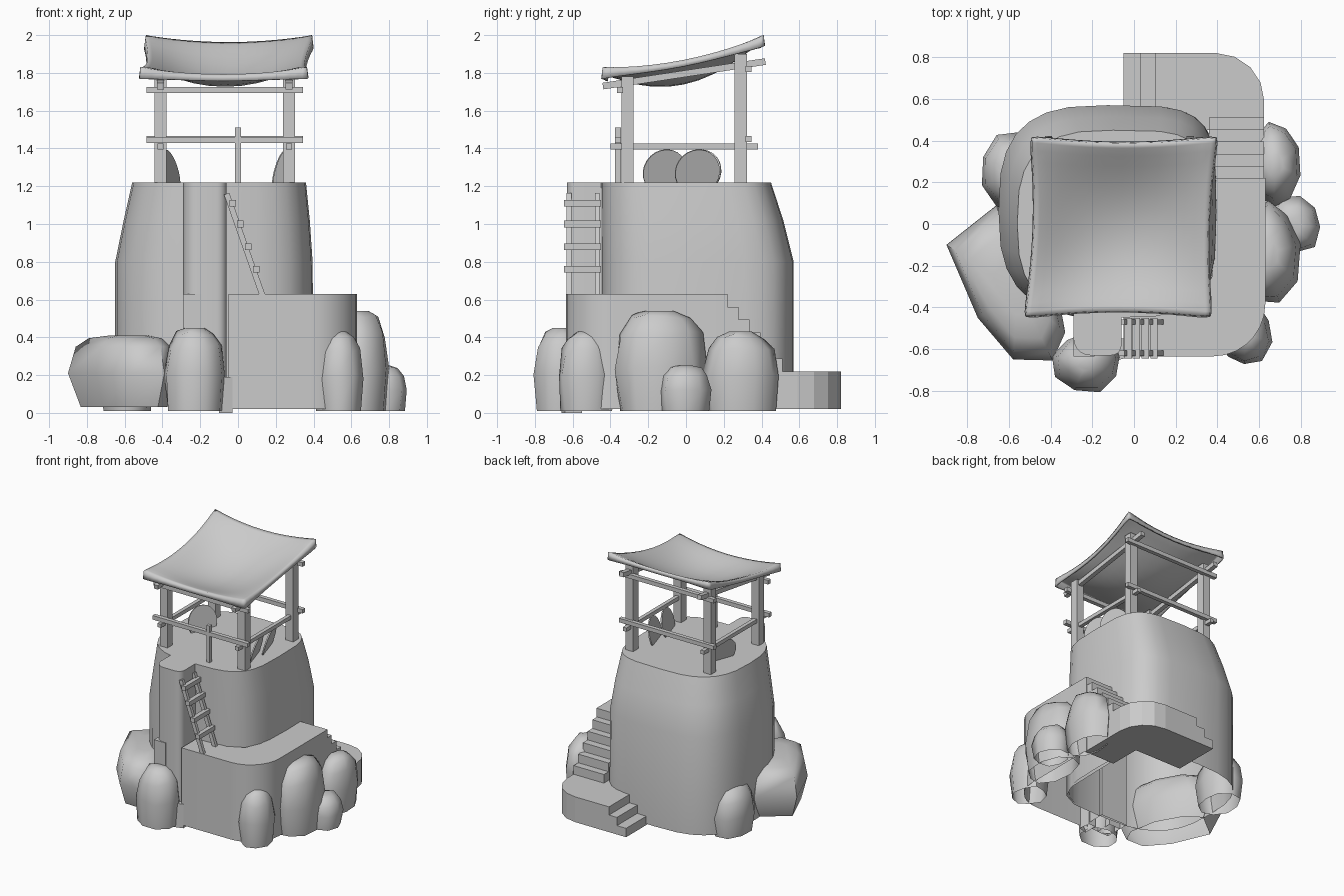
import bpy, bmesh, math, random
from mathutils import Vector, Matrix

if "Cube" in bpy.data.objects:
    bpy.data.objects.remove(bpy.data.objects["Cube"])

random.seed(4)
PI = math.pi


def finish(name, bm, smooth=None):
    bmesh.ops.recalc_face_normals(bm, faces=bm.faces)
    me = bpy.data.meshes.new(name)
    bm.to_mesh(me)
    bm.free()
    ob = bpy.data.objects.new(name, me)
    bpy.context.collection.objects.link(ob)
    if smooth:
        bpy.ops.object.select_all(action='DESELECT')
        ob.select_set(True)
        bpy.context.view_layer.objects.active = ob
        bpy.ops.object.shade_smooth_by_angle(angle=math.radians(smooth))
    return ob


def loft(name, rings, smooth=None, bottom=False):
    bm = bmesh.new()
    vs = [[bm.verts.new(p) for p in r] for r in rings]
    n = len(rings[0])
    for a, b in zip(vs, vs[1:]):
        for i in range(n):
            j = (i + 1) % n
            bm.faces.new((a[i], a[j], b[j], b[i]))
    bm.faces.new(vs[-1])
    if bottom:
        bm.faces.new(vs[0])
    return finish(name, bm, smooth)


def prism(name, outline, z0, z1, smooth=None, bottom=False):
    return loft(name, [[(x, y, z) for x, y in outline] for z in (z0, z1)], smooth, bottom)


def rounded(x0, x1, y0, y1, radii=(0, 0, 0, 0), seg=5):
    # radii order: front-left, front-right, back-right, back-left
    pts = []
    for k, (cx, cy, r) in enumerate(zip((x0, x1, x1, x0), (y0, y0, y1, y1), radii)):
        sx, sy = (1 if cx == x0 else -1), (1 if cy == y0 else -1)
        if not r:
            pts.append((cx, cy))
            continue
        for i in range(seg + 1):
            a = PI + k * PI / 2 + i / seg * PI / 2
            pts.append((cx + sx * r + r * math.cos(a), cy + sy * r + r * math.sin(a)))
    return pts


def beam(name, p, q, w, h=None):
    p, q = Vector(p), Vector(q)
    d = q - p
    bm = bmesh.new()
    bmesh.ops.create_cube(bm, size=1)
    bmesh.ops.scale(bm, vec=(w, h or w, d.length), verts=bm.verts)
    z = d.normalized()
    ref = Vector((0, 1, 0)) if abs(z.y) < 0.7 else Vector((1, 0, 0))
    x = ref.cross(z).normalized()
    m = Matrix((x, z.cross(x), z)).transposed().to_4x4()
    bmesh.ops.transform(bm, matrix=Matrix.Translation((p + q) / 2) @ m, verts=bm.verts)
    return finish(name, bm)


# Main tower: tapering rounded-square loft, fuller at back right, open underneath
def tower_ring(z, x0, x1, y0, y1, n=28):
    pts = []
    for i in range(n):
        a = 2 * PI * i / n
        c, s = math.cos(a), math.sin(a)
        e = (4.2 if s >= 0 else 3.6) if c > 0 else (2.9 if s >= 0 else 2.7)
        pts.append(((x0 + x1) / 2 + (x1 - x0) / 2 * math.copysign(abs(c) ** (2 / e), c),
                    (y0 + y1) / 2 + (y1 - y0) / 2 * math.copysign(abs(s) ** (2 / e), s), z))
    return pts


loft("tower_body", [tower_ring(0.03, -0.65, 0.40, -0.45, 0.57),
                    tower_ring(0.80, -0.65, 0.395, -0.45, 0.57),
                    tower_ring(1.02, -0.605, 0.38, -0.45, 0.515),
                    tower_ring(1.22, -0.56, 0.36, -0.45, 0.45)], 40)

# Front buttress and low block beside it
prism("front_buttress", rounded(-0.29, -0.06, -0.63, -0.43, (0.08, 0.05, 0, 0)), 0.03, 1.22, 40)
prism("front_block", rounded(-0.29, -0.19, -0.635, -0.5), 0.03, 0.63)

# Side terrace with rounded front corner, wrapping the tower
wrap = rounded(-0.05, 0.63, -0.635, 0.22, (0, 0.25, 0, 0), 7)[:-1]
wrap += [(0.385, 0.22), (0.375, -0.25), (0.32, -0.37), (0.2, -0.43), (-0.05, -0.44)]
prism("side_terrace", wrap, 0.02, 0.63, 40)

# Stairs from terrace down to the landing
n = 6
run, rise = 0.35 / n, 0.41 / n
prof = [(0.20, 0.02), (0.20, 0.63 - rise)]
for i in range(1, n):
    y, z = 0.22 + i * run, 0.63 - (i + 1) * rise
    prof += [(y, z + rise), (y, z)]
prof += [(0.57, 0.22), (0.57, 0.02)]
loft("back_stairs", [[(x, y, z) for y, z in prof] for x in (0.36, 0.625)], bottom=True)

# Landing with clipped corner, and its small end steps
prism("landing", rounded(0.10, 0.625, 0.45, 0.82, (0, 0, 0.23, 0), 4), 0.02, 0.22, bottom=True)
for i, (x, z) in enumerate(((0.03, 0.155), (-0.05, 0.09))):
    prism(f"landing_step_{i}", rounded(x, x + 0.08, 0.45, 0.82), 0.02, z, bottom=True)


# Boulders around the base
def boulder(i, x0, x1, y0, y1, h, sides=9):
    cx, cy, hx, hy = (x0 + x1) / 2, (y0 + y1) / 2, (x1 - x0) / 2, (y1 - y0) / 2
    off = random.random()
    jit = [random.uniform(0.95, 1.1) for _ in range(sides)]
    rings = []
    for t, s in ((0, 0.9), (0.45, 1.02), (0.78, 0.88), (0.95, 0.62), (1.0, 0.3)):
        ring = []
        for k in range(sides):
            a = 2 * PI * (k + off) / sides
            r = s * jit[k] * random.uniform(0.95, 1.04)
            dz = random.uniform(-0.05, 0.02) * h if 0 < t < 1 else 0
            ring.append((cx + hx * r * math.cos(a), cy + hy * r * math.sin(a), 0.01 + t * (h - 0.01) + dz))
        rings.append(ring)
    loft(f"boulder_{i}", rings, 62)


for i, b in enumerate(((-0.39, -0.06, -0.80, -0.52, 0.45), (-0.73, -0.44, 0.06, 0.44, 0.37),
                       (0.41, 0.66, -0.68, -0.38, 0.43), (0.50, 0.79, -0.38, 0.10, 0.54),
                       (0.56, 0.80, 0.09, 0.48, 0.43), (0.64, 0.89, -0.14, 0.13, 0.25))):
    boulder(i, *b)

# Large angular boulder at front left
big = [(-0.90, -0.10), (-0.75, -0.45), (-0.58, -0.65), (-0.39, -0.655), (-0.33, -0.52),
       (-0.38, -0.25), (-0.52, 0.0), (-0.66, 0.09)]
rings = []
for z, s in ((0.03, 0.80), (0.21, 1.0), (0.35, 0.88), (0.395, 0.68), (0.41, 0.35)):
    rings.append([(-0.56 + (x + 0.56) * s, -0.32 + (y + 0.32) * s, z) for x, y in big])
loft("large_boulder", rings, 62)
prism("small_stone", [(-0.10, -0.66), (-0.03, -0.64), (-0.04, -0.55), (-0.10, -0.55)], 0.0, 0.19)

# Ladder leaning on the buttress
top, foot = Vector((-0.06, 0, 1.16)), Vector((0.13, 0, 0.62))
for y in (-0.62, -0.47):
    beam("ladder_rail", top + Vector((0, y, 0)), foot + Vector((0, y, 0)), 0.03, 0.025)
for z in (1.11, 1.00, 0.88, 0.76):
    p = top.lerp(foot, (1.16 - z) / 0.54) + Vector((0.015, 0, 0))
    beam("ladder_rung", (p.x, -0.645, z), (p.x, -0.45, z), 0.035)

# Lookout frame: posts, cross rails and side rails
for x in (-0.41, 0.27):
    beam("front_post", (x, -0.31, 1.21), (x, -0.31, 1.78), 0.065)
    beam("back_post", (x, 0.29, 1.21), (x, 0.29, 1.90), 0.065)
    beam("side_rail", (x, -0.40, 1.41), (x, 0.38, 1.41), 0.03)
    beam("side_roof_beam", (x, -0.44, 1.73), (x, 0.42, 1.86), 0.035)
for y, z in ((-0.36, 1.445), (-0.35, 1.71), (0.33, 1.45), (0.33, 1.82)):
    beam("cross_rail", (-0.485, y, z), (0.345, y, z), 0.032)
beam("middle_post", (0.0, -0.36, 1.2), (0.0, -0.36, 1.51), 0.03)

# Round shields leaning against the rails
for x, y, tilt, yaw in ((-0.36, 0.07, -0.25, -0.35), (0.235, -0.11, 0.25, 0.3), (0.23, 0.06, 0.25, 0.3)):
    bm = bmesh.new()
    bmesh.ops.create_cone(bm, cap_ends=True, segments=24, radius1=0.123, radius2=0.123, depth=0.01)
    rot = Matrix.Rotation(yaw, 4, 'Z') @ Matrix.Rotation(PI / 2 + tilt, 4, 'Y')
    bmesh.ops.transform(bm, matrix=Matrix.Translation((x, y, 1.275)) @ rot, verts=bm.verts)
    finish("round_shield", bm, 40)

# Sagging hide roof: dips in the middle, rolls over at the rim, rounded corners
N = 16
steps = [math.sin((2 * i / N - 1) * PI / 2) for i in range(N + 1)]
bm = bmesh.new()
grid = []
for j, v in enumerate(steps):
    row = []
    for i, u in enumerate(steps):
        rim = i in (0, N) or j in (0, N)
        z = 1.89 + 0.087 * v + 0.045 * v * v - (1 - u * u) * (0.035 + 0.105 * (1 - v * v))
        z -= 0.02 * max(abs(u), abs(v)) ** 10 + (0.035 + 0.025 * abs(u * v) ** 3) * rim
        corner = 1 - 0.035 * abs(u * v) ** 12
        x = -0.062 + 0.015 * v + u * (0.425 + 0.035 * v * v) * corner
        y = -0.015 + v * (0.41 + 0.035 * u * u) * corner
        row.append(bm.verts.new((x, y, z)))
    grid.append(row)
for j in range(N):
    for i in range(N):
        bm.faces.new((grid[j][i], grid[j][i + 1], grid[j + 1][i + 1], grid[j + 1][i]))
roof = finish("hide_roof", bm, 180)
mod = roof.modifiers.new("thickness", 'SOLIDIFY')
mod.thickness = 0.012
